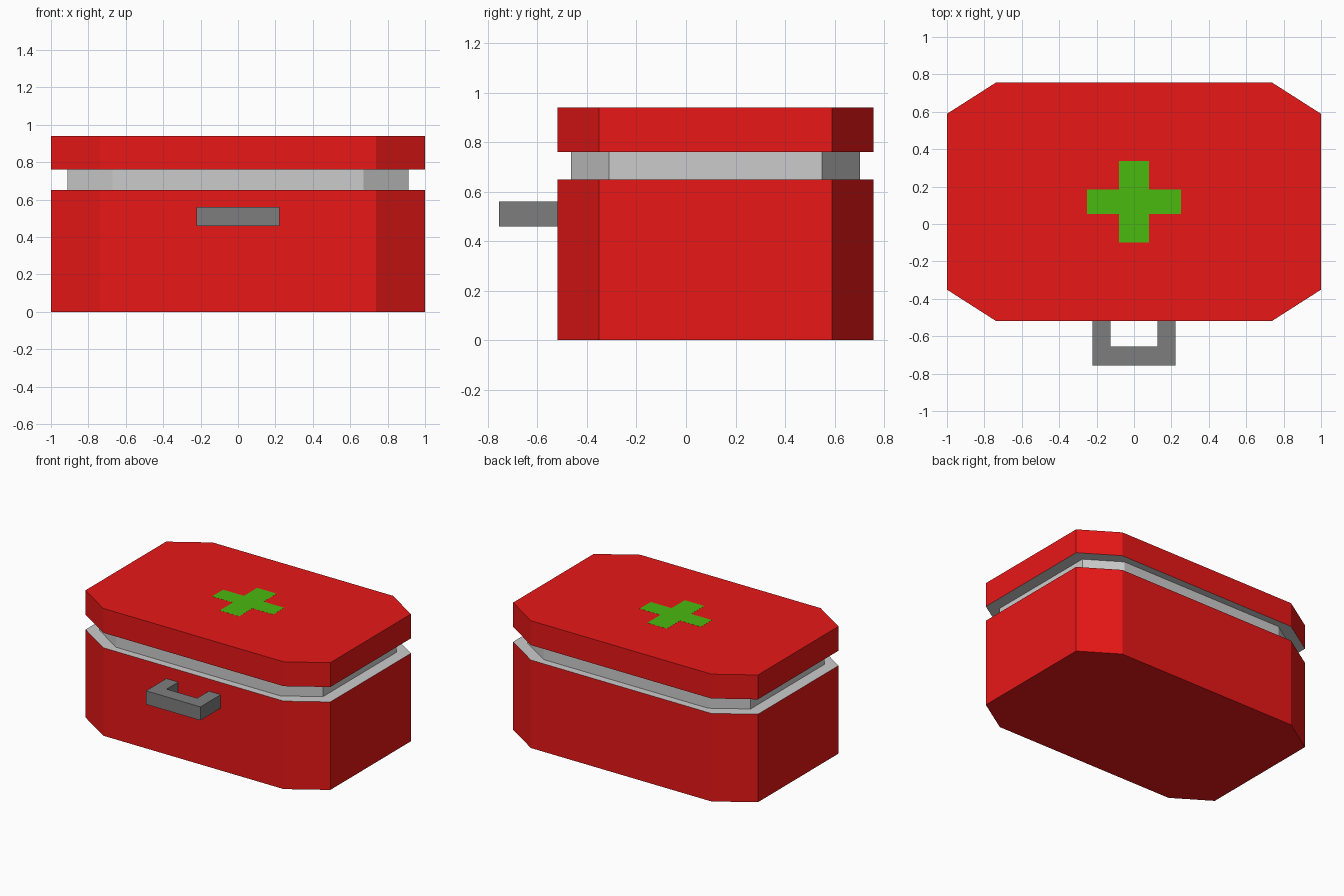
import bpy, bmesh

if "Cube" in bpy.data.objects:
    bpy.data.objects.remove(bpy.data.objects["Cube"])

CY = 0.119  # centre of the case in y; the handle sticks out in front


def material(name, rgb):
    m = bpy.data.materials.new(name)
    m.diffuse_color = (*rgb, 1)
    m.use_nodes = True
    m.node_tree.nodes["Principled BSDF"].inputs["Base Color"].default_value = m.diffuse_color
    return m


def add_object(name, bm, mat=None):
    bmesh.ops.recalc_face_normals(bm, faces=bm.faces)
    me = bpy.data.meshes.new(name)
    bm.to_mesh(me)
    bm.free()
    ob = bpy.data.objects.new(name, me)
    bpy.context.collection.objects.link(ob)
    if mat:
        me.materials.append(mat)
    return ob


def octagon(x, y, cx, cy, z):
    """Rectangle of half size x, y with corners cut back to cx, cy."""
    pts = [(x, -cy), (x, cy), (cx, y), (-cx, y), (-x, cy), (-x, -cy), (-cx, -y), (cx, -y)]
    return [(px, py + CY, z) for px, py in pts]


def outer(z):
    return octagon(1.0, 0.638, 0.737, 0.47, z)


def inner(z):
    return octagon(0.912, 0.583, 0.672, 0.43, z)


def skin(bm, rings):
    """Join successive rings with quads and return their vertices."""
    loops = [[bm.verts.new(p) for p in r] for r in rings]
    for a, b in zip(loops, loops[1:]):
        for i in range(len(a)):
            j = (i + 1) % len(a)
            bm.faces.new((a[i], a[j], b[j], b[i]))
    return loops


def loft(name, rings, mat=None, caps=()):
    bm = bmesh.new()
    loops = skin(bm, rings)
    for c in caps:
        bm.faces.new(loops[c])
    return add_object(name, bm, mat)


def prism(name, outline, z0, z1, mat):
    return loft(name, [[(x, y, z) for x, y in outline] for z in (z0, z1)], mat, (0, 1))


red = material("red", (0.81, 0.0087, 0.0087))
green = material("green", (0.0695, 0.492, 0.0052))
dark = material("dark_grey", (0.207, 0.207, 0.207))

# Red box body and lid, with the grey rims and recessed collar between them
loft("case_body", [outer(0), outer(0.65)], red, (0,))
loft("case_lid", [outer(0.76), outer(0.94)], red, (1,))
collar = loft("grey_collar", [outer(0.65), inner(0.65), inner(0.76), outer(0.76)]).data

# Collar wall must face outwards
wall = collar.polygons[8]
if wall.normal.x * wall.center.x < 0:
    collar.flip_normals()

# Green cross on the lid
w, ln, v, vl = 0.08, 0.25, 0.065, 0.219
quarter = [(ln, v), (w, v), (w, vl)]
half = quarter + [(-x, y) for x, y in reversed(quarter)]
cross = [(x, y + CY) for x, y in half + [(-x, -y) for x, y in half]]
prism("cross", cross, 0.9395, 0.9406, green)

# U-shaped carrying handle on the front
side = [(0.125, -0.655), (0.125, -0.519), (0.222, -0.519), (0.222, -0.756)]
prism("handle", side + [(-x, y) for x, y in reversed(side)], 0.46, 0.56, dark)
